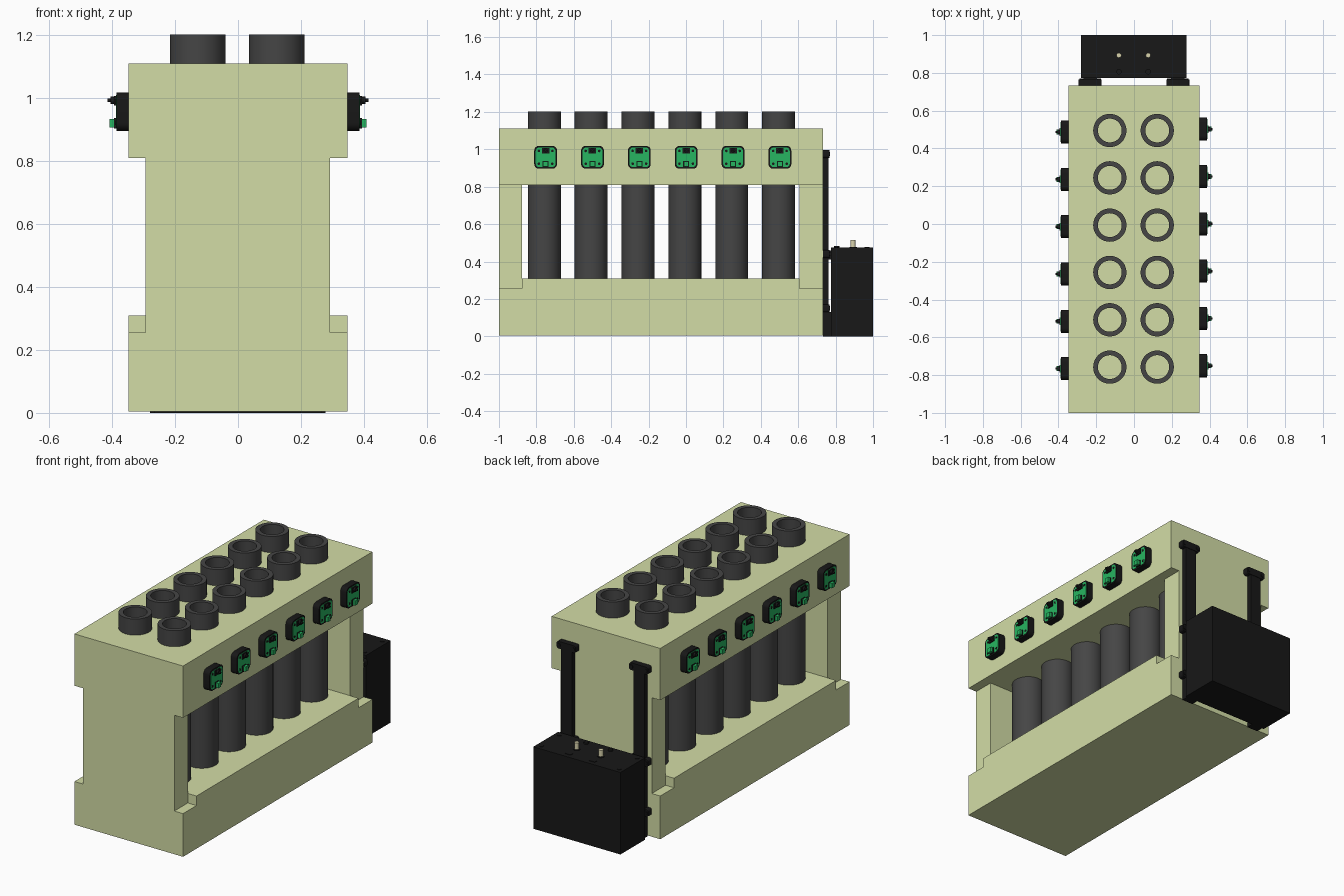
import bpy, bmesh, math
from mathutils import Vector

if "Cube" in bpy.data.objects:
    bpy.data.objects.remove(bpy.data.objects["Cube"])


def mat(name, rgb):
    m = bpy.data.materials.new(name)
    m.diffuse_color = (*rgb, 1)
    m.use_nodes = True
    m.node_tree.nodes["Principled BSDF"].inputs["Base Color"].default_value = m.diffuse_color
    return m


CREAM = mat("pale_green", (0.65, 0.72, 0.38))
TUBE = mat("dark_grey", (0.06, 0.06, 0.06))
BLACK = mat("black", (0.009, 0.009, 0.009))
GREEN = mat("board_green", (0.02, 0.46, 0.12))
PIN = mat("pin", (0.7, 0.66, 0.42))


def finish(name, bm, m, smooth=False):
    bmesh.ops.recalc_face_normals(bm, faces=bm.faces[:])
    me = bpy.data.meshes.new(name)
    bm.to_mesh(me)
    bm.free()
    me.materials.append(m)
    ob = bpy.data.objects.new(name, me)
    bpy.context.collection.objects.link(ob)
    if smooth:
        activate([ob])
        bpy.ops.object.shade_smooth_by_angle(angle=math.radians(30))
    return ob


def activate(obs):
    bpy.ops.object.select_all(action='DESELECT')
    for o in obs:
        o.select_set(True)
    bpy.context.view_layer.objects.active = obs[0]


def add_prism(bm, pts, axis, a, b):
    """Extrude a 2D outline along an axis from a to b."""
    place = {'x': lambda u, v, w: (w, u, v),
             'y': lambda u, v, w: (u, w, v),
             'z': lambda u, v, w: (u, v, w)}[axis]
    f = bm.faces.new([bm.verts.new(place(u, v, a)) for u, v in pts])
    r = bmesh.ops.extrude_face_region(bm, geom=[f])
    vs = [g for g in r['geom'] if isinstance(g, bmesh.types.BMVert)]
    bmesh.ops.translate(bm, verts=vs, vec=Vector(place(0, 0, b - a)))


def prism(name, pts, axis, a, b, m, smooth=False):
    bm = bmesh.new()
    add_prism(bm, pts, axis, a, b)
    return finish(name, bm, m, smooth)


def rect(u0, u1, v0, v1):
    return [(u0, v0), (u1, v0), (u1, v1), (u0, v1)]


def circle(u, v, r, n=16):
    return [(u + r * math.cos(2 * math.pi * i / n), v + r * math.sin(2 * math.pi * i / n))
            for i in range(n)]


def rounded(u, v, w, h, r, n=5):
    out = []
    for k, (sx, sy) in enumerate([(1, 1), (-1, 1), (-1, -1), (1, -1)]):
        for i in range(n + 1):
            t = math.pi / 2 * (k + i / n)
            out.append((u + sx * (w / 2 - r) + r * math.cos(t),
                        v + sy * (h / 2 - r) + r * math.sin(t)))
    return out


W = 0.348
Y0, Y1 = -1.0, 0.733
TUBES = [(x, 0.495 - 0.2505 * i) for x in (-0.128, 0.123) for i in range(6)]

# Stepped base
prism("base", [(Y0, .005), (Y1, .005), (Y1, .255), (.607, .255), (.607, .31),
               (-.877, .31), (-.877, .255), (Y0, .255)], 'x', -W, W, CREAM)
# End walls
prism("front_wall", rect(-.294, .292, .255, .81), 'y', Y0, -.877, CREAM)
prism("back_wall", rect(-.294, .292, .255, .81), 'y', .607, Y1, CREAM)

# Top slab with tube holes
slab = prism("top_slab", rect(-W, W, Y0, Y1), 'z', .81, 1.11, CREAM)
bm = bmesh.new()
for x, y in TUBES:
    add_prism(bm, circle(x, y, .086, 48), 'z', .7, 1.2)
cutter = finish("hole_cutter", bm, CREAM)
cutter.hide_render = True
mod = slab.modifiers.new("holes", 'BOOLEAN')
mod.operation, mod.solver, mod.object = 'DIFFERENCE', 'EXACT', cutter
activate([slab])
bpy.ops.object.modifier_apply(modifier="holes")
bpy.data.objects.remove(cutter)

# Hollow tubes in two rows
bm = bmesh.new()
vs = [bm.verts.new((r, 0, z)) for r, z in [(.088, .3), (.088, 1.203), (.063, 1.203), (.063, .3)]]
es = [bm.edges.new((vs[i], vs[(i + 1) % 4])) for i in range(4)]
bmesh.ops.spin(bm, geom=vs + es, cent=(0, 0, 0), axis=(0, 0, 1), angle=2 * math.pi,
               steps=48, use_merge=True)
tube = finish("tube", bm, TUBE, True)
tube.location = (*TUBES[0], 0)
for x, y in TUBES[1:]:
    t = tube.copy()
    t.location = (x, y, 0)
    bpy.context.collection.objects.link(t)

# Sensor module: housing, board, corner screws, knob and connector facing +x
parts = [
    prism("sensor_module", rounded(0, 0, .122, .122, .025), 'x', 0, .039, BLACK, True),
    prism("board", rounded(0, 0, .106, .106, .02), 'x', .03, .0405, GREEN, True),
    prism("connector", rect(-.013, .013, -.05, -.022), 'x', .04, .061, GREEN),
    prism("connector_rim", rect(-.016, .016, -.053, -.02), 'x', .04, .046, BLACK),
    prism("knob_base", rect(-.02, .02, .02, .05), 'x', .04, .047, BLACK),
    prism("knob", circle(0, .037, .012), 'x', .046, .058, BLACK, True),
    prism("knob_tip", circle(0, .037, .006), 'x', .058, .067, BLACK, True),
]
for sy in (-1, 1):
    for sz in (-1, 1):
        parts.append(prism("screw", circle(sy * .036, sz * .034, .007, 12), 'x', .04, .042, BLACK))
activate(parts)
bpy.ops.object.join()
module = parts[0]
for side, y_first in ((1, .502), (-1, .487)):
    for i in range(6):
        o = module if (side == 1 and i == 0) else module.copy()
        if o is not module:
            bpy.context.collection.objects.link(o)
        o.location = (side * W, y_first - .2505 * i, .957)
        o.rotation_euler.z = 0 if side == 1 else math.pi

# Rails on the back wall with cross tabs and brackets
for s in (-1, 1):
    c = s * .232
    prism("rail", rect(c - .035, c + .035, 0, .995), 'y', Y1, .763, BLACK)
    for z in (.975, .44, .15):
        prism("rail_tab", rounded(c, z, .122, .042, .012), 'y', Y1, .766, BLACK, True)
        for e in (-1, 1):
            prism("tab_screw", circle(c + e * .046, z, .011, 12), 'y', .766, .77, BLACK)
    prism("upper_bracket", rect(c - .035, c + .035, .41, .46), 'y', .76, .776, BLACK)
    prism("lower_bracket", rect(c - .035, c + .035, 0, .13), 'y', .76, .776, BLACK)

# Control box with pins and fittings on top
prism("control_box", rect(-.28, .278, 0, .475), 'y', .774, 1.0, BLACK)
for x in (-.08, .075):
    prism("pin", circle(x, .893, .013, 20), 'z', .47, .515, PIN, True)
    prism("pin_collar", circle(x, .893, .02, 20), 'z', .47, .478, BLACK, True)
    prism("socket", rect(x - .018, x + .018, .955, .975), 'z', .47, .478, BLACK)
    prism("push_button", circle(x, .806, .014, 16), 'z', .47, .484, BLACK, True)
for x in (-.25, .248):
    for y in (.805, .968):
        prism("box_screw", circle(x, y, .012, 12), 'z', .47, .478, BLACK)
